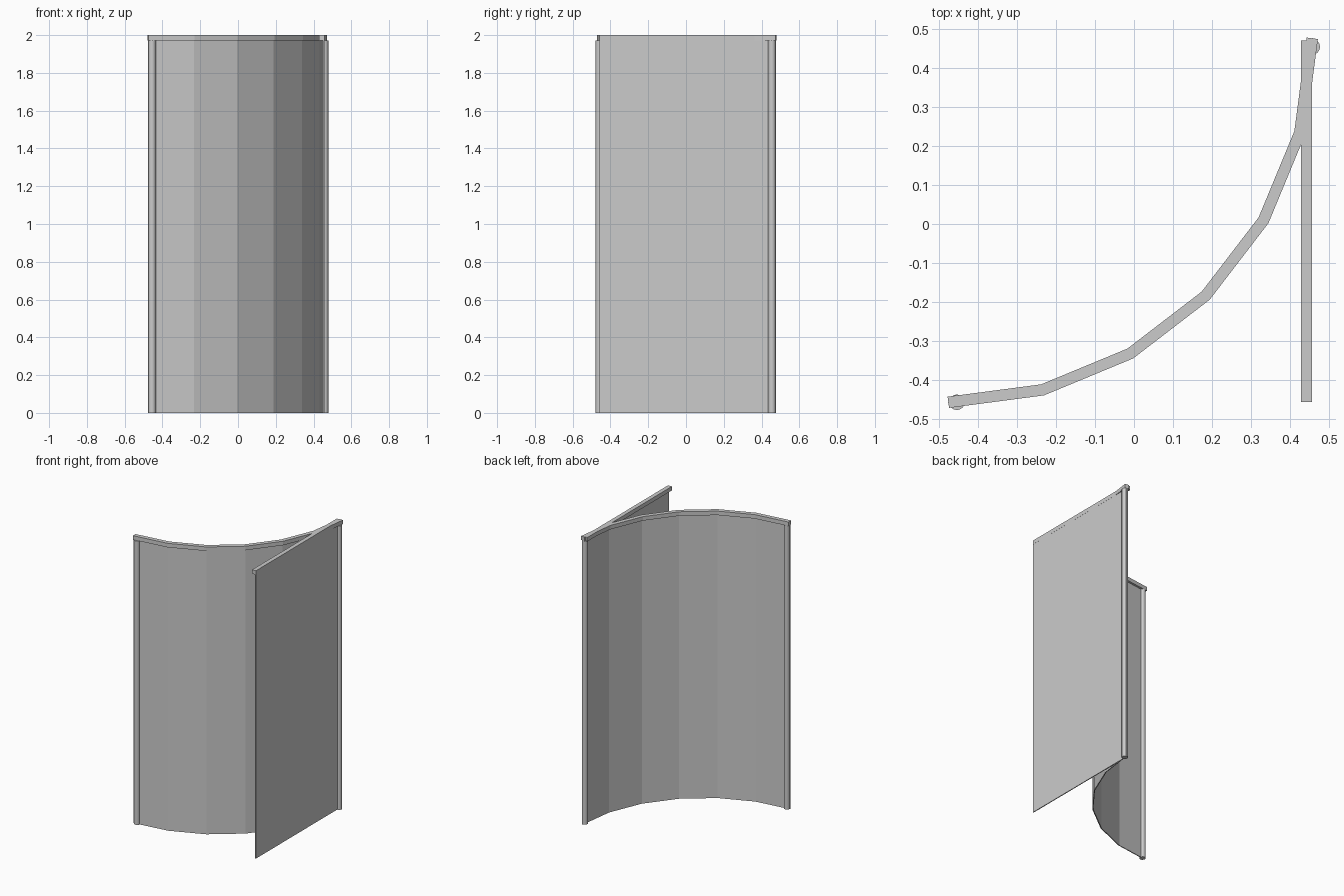
import bpy, bmesh, math

if "Cube" in bpy.data.objects:
    bpy.data.objects.remove(bpy.data.objects["Cube"])

CX, CY, R = -0.477, 0.477, 0.935      # arc centre and rail centreline radius
SEGS = 6
RAIL_W, RAIL_Z, TOP = 0.029, 1.972, 2.0


def arc(radius):
    return [(CX + radius * math.cos(a), CY + radius * math.sin(a))
            for a in (math.radians(-90 + 90 * i / SEGS) for i in range(SEGS + 1))]


def ribbon(name, path, width, z0, z1):
    """Vertical strip of even width following a plan path, with mitred joints."""
    bm = bmesh.new()
    n = len(path)
    normals = []
    for (ax, ay), (bx, by) in zip(path, path[1:]):
        d = math.hypot(bx - ax, by - ay)
        normals.append(((ay - by) / d, (bx - ax) / d))
    rings = []
    for i, (x, y) in enumerate(path):
        p, q = normals[max(i - 1, 0)], normals[min(i, n - 2)]
        k = width / (1 + p[0] * q[0] + p[1] * q[1]) / 2
        mx, my = (p[0] + q[0]) * k, (p[1] + q[1]) * k
        rings.append([bm.verts.new((x + s * mx, y + s * my, z))
                      for s, z in ((-1, z0), (1, z0), (1, z1), (-1, z1))])
    for a, b in zip(rings, rings[1:]):
        for j in range(4):
            k = (j + 1) % 4
            bm.faces.new((a[j], a[k], b[k], b[j]))
    bm.faces.new(rings[0])
    bm.faces.new(rings[-1])
    bmesh.ops.recalc_face_normals(bm, faces=bm.faces)
    mesh = bpy.data.meshes.new(name)
    bm.to_mesh(mesh)
    bm.free()
    bpy.context.collection.objects.link(bpy.data.objects.new(name, mesh))


def post(name, x, y):
    bpy.ops.mesh.primitive_cylinder_add(vertices=16, radius=0.02, depth=RAIL_Z,
                                        location=(x, y, RAIL_Z / 2))
    bpy.context.object.name = name
    bpy.ops.object.shade_smooth_by_angle()


# Curved screen: top rail and thin panel
ribbon("curved_rail", arc(R), RAIL_W, RAIL_Z, TOP)
ribbon("curved_panel", arc(R + 0.003), 0.006, 0, RAIL_Z)

# Straight screen: top rail and thin panel flush with its outer side
ribbon("straight_rail", [(0.443, -0.457), (0.443, 0.472)], RAIL_W, RAIL_Z, TOP)
ribbon("straight_panel", [(0.454, -0.457), (0.454, 0.472)], 0.006, 0, RAIL_Z)

# Round posts at both ends of the curve
post("left_post", -0.455, -0.458)
post("right_post", 0.458, 0.455)
